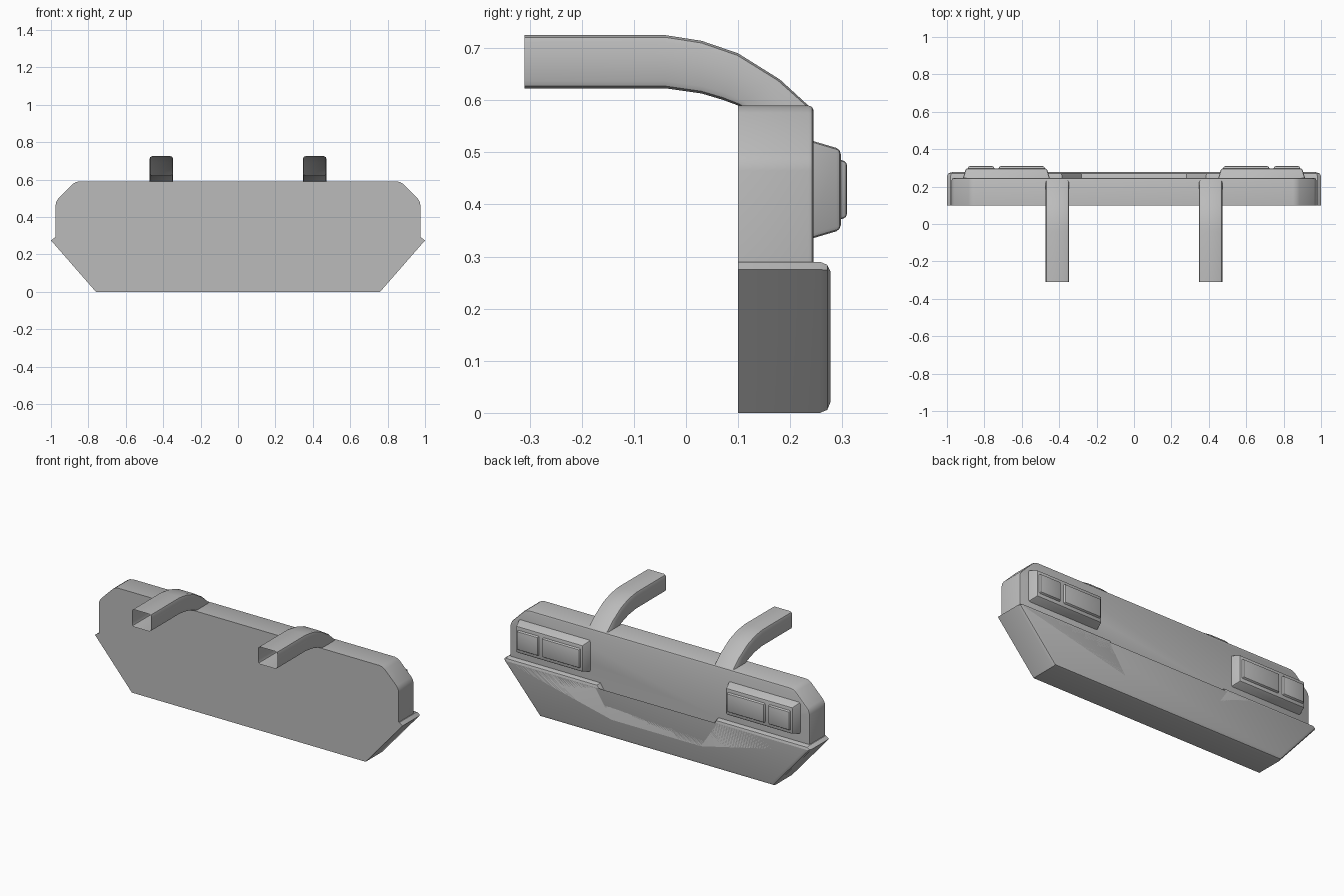
import bpy, bmesh, math
from mathutils import Vector

cube = bpy.data.objects.get("Cube")
if cube:
    bpy.data.objects.remove(cube, do_unlink=True)

grey = bpy.data.materials.new("plain grey")
grey.use_nodes = True
COLOUR = (0.5, 0.5, 0.5, 1)
grey.diffuse_color = COLOUR
grey.node_tree.nodes["Principled BSDF"].inputs["Base Color"].default_value = COLOUR

BACK = 0.10   # mounting plane shared by both body parts


def finish(bm, name):
    bmesh.ops.recalc_face_normals(bm, faces=bm.faces)
    mesh = bpy.data.meshes.new(name)
    bm.to_mesh(mesh)
    bm.free()
    mesh.materials.append(grey)
    obj = bpy.data.objects.new(name, mesh)
    bpy.context.collection.objects.link(obj)
    bpy.ops.object.select_all(action="DESELECT")
    obj.select_set(True)
    bpy.context.view_layer.objects.active = obj
    bpy.ops.object.shade_smooth_by_angle(angle=math.radians(32))
    return obj


def mirrored(half):
    """Close a right-hand outline by adding its reflection."""
    return half + [(-x, z) for x, z in reversed(half)]


def slab(name, outline, y0, y1, rim=0.0, segments=1, rim_test=None, corner=0.0):
    """Extrude an x-z outline along y, round its corners, bevel the outer rim."""
    bm = bmesh.new()
    face = bm.faces.new([bm.verts.new((x, y0, z)) for x, z in outline])
    out = bmesh.ops.extrude_face_region(bm, geom=[face])["geom"]
    bmesh.ops.translate(bm, vec=(0, y1 - y0, 0),
                        verts=[v for v in out if isinstance(v, bmesh.types.BMVert)])

    def middle(e):
        return (e.verts[0].co + e.verts[1].co) / 2

    if corner:
        edges = [e for e in bm.edges
                 if abs(e.verts[0].co.y - e.verts[1].co.y) > 1e-4
                 and (rim_test is None or rim_test(middle(e)))]
        bmesh.ops.bevel(bm, geom=edges, offset=corner, segments=2, profile=0.5, affect="EDGES")
    edges = [e for e in bm.edges
             if all(abs(v.co.y - y1) < 1e-4 for v in e.verts)
             and (rim_test is None or rim_test(middle(e)))]
    bmesh.ops.bevel(bm, geom=edges, offset=rim, segments=segments, profile=0.5, affect="EDGES")
    return finish(bm, name)


def block(name, x0, x1, z0, z1, y0, y1, taper, rim):
    """Box narrowing towards +y with a bevelled outer face."""
    bm = bmesh.new()
    rings = []
    for y, t in ((y0, 0), (y1, taper)):
        rings.append([bm.verts.new((x, y, z)) for x, z in
                      ((x0 + t, z0 + t), (x1 - t, z0 + t), (x1 - t, z1 - t), (x0 + t, z1 - t))])
    for i in range(4):
        j = (i + 1) % 4
        bm.faces.new((rings[0][i], rings[0][j], rings[1][j], rings[1][i]))
    bm.faces.new(rings[1])
    bm.edges.ensure_lookup_table()
    edges = [e for e in bm.edges if any(v in rings[1] for v in e.verts)]
    bmesh.ops.bevel(bm, geom=edges, offset=rim, segments=2, profile=0.5, affect="EDGES")
    return finish(bm, name)


# Body plate, with a tongue that fills the notch of the lower panel
slab("body_plate",
     mirrored([(0.28, 0.13), (0.385, 0.29), (0.975, 0.29), (0.975, 0.485), (0.87, 0.59)]),
     BACK, 0.245, rim=0.01, segments=2, rim_test=lambda c: c.z > 0.295, corner=0.02)

# Thicker lower panel with a notched top edge and swept ends
slab("lower_panel",
     mirrored([(0.76, 0), (1.0, 0.275), (0.98, 0.29), (0.385, 0.29), (0.28, 0.13)]),
     BACK, 0.277, rim=0.02, segments=2)

# Lamps: one housing and two raised lenses on each side
for side, sign in (("left", 1), ("right", -1)):
    for part, xa, xb, za, zb, ya, yb, taper, rim in (
            ("lamp_housing", 0.45, 0.915, 0.335, 0.522, 0.243, 0.297, 0.016, 0.009),
            ("large_lens", 0.475, 0.725, 0.37, 0.487, 0.292, 0.309, 0.005, 0.007),
            ("small_lens", 0.745, 0.89, 0.37, 0.487, 0.292, 0.309, 0.005, 0.007)):
        x0, x1 = sorted((sign * xa, sign * xb))
        block(f"{side}_{part}", x0, x1, za, zb, ya, yb, taper, rim)

# Open square tubes curving from the plate top towards the front
TOP = [(-0.31, 0.725), (-0.04, 0.725), (0.03, 0.714), (0.10, 0.69), (0.18, 0.64), (0.24, 0.585)]
UNDER = [(-0.31, 0.623), (-0.04, 0.623), (0.03, 0.613), (0.07, 0.601), (0.10, 0.59), (0.11, 0.585)]
HALF, CUT = 0.063, 0.014


def tube(name, cx):
    bm = bmesh.new()
    rings = []
    for t, u in zip(TOP, UNDER):
        top, under = Vector((cx, *t)), Vector((cx, *u))
        up = (top - under).normalized()
        ring = []
        for base, inward in ((top, -up), (under, up)):
            pts = [base + inward * CUT + Vector((HALF, 0, 0)),
                   base + inward * CUT * 0.3 + Vector((HALF - CUT * 0.3, 0, 0)),
                   base + Vector((HALF - CUT, 0, 0))]
            pts += [Vector((2 * cx - p.x, p.y, p.z)) for p in reversed(pts)]
            ring += pts if base is top else pts[::-1]
        rings.append([bm.verts.new(p) for p in ring])
    for a, b in zip(rings, rings[1:]):
        for i in range(len(a)):
            j = (i + 1) % len(a)
            bm.faces.new((a[i], a[j], b[j], b[i]))
    return finish(bm, name)


tube("left_mounting_tube", 0.41)
tube("right_mounting_tube", -0.41)
